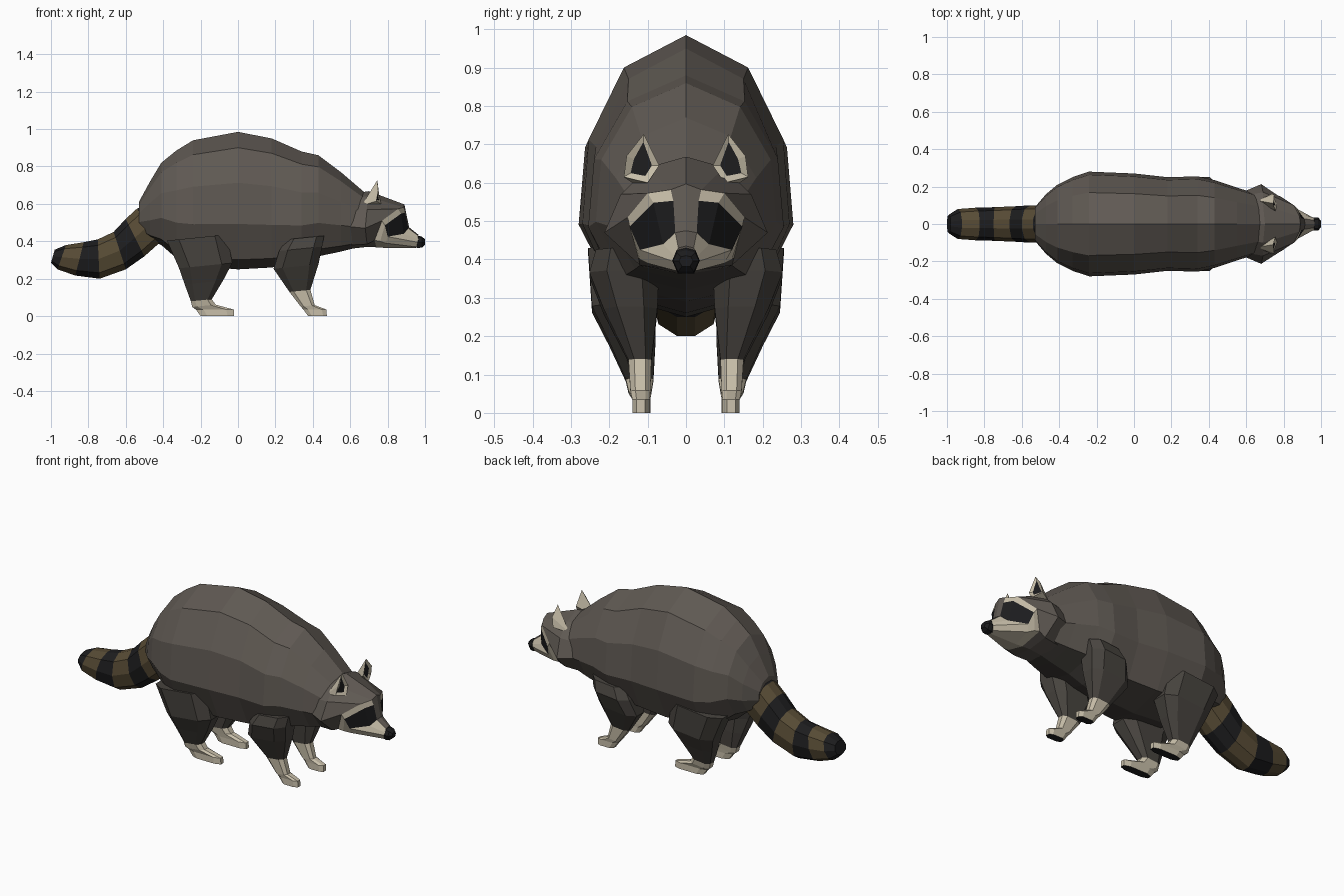
import bpy, bmesh
from mathutils import Vector

if "Cube" in bpy.data.objects:
    bpy.data.objects.remove(bpy.data.objects["Cube"])


def material(name, rgb):
    m = bpy.data.materials.new(name)
    m.diffuse_color = (*rgb, 1)
    m.use_nodes = True
    m.node_tree.nodes["Principled BSDF"].inputs["Base Color"].default_value = m.diffuse_color
    return m


FUR = material("grey_fur", (0.115, 0.1, 0.086))
DARK = material("dark_fur", (0.065, 0.058, 0.05))
CREAM = material("cream_fur", (0.58, 0.52, 0.4))
BLACK = material("black_fur", (0.012, 0.012, 0.013))
BROWN = material("brown_fur", (0.095, 0.07, 0.035))
PALETTE = [FUR, DARK, CREAM, BLACK, BROWN]
GREY, SHADE, PALE, INK, TAN = range(5)


def finish(name, bm):
    bmesh.ops.recalc_face_normals(bm, faces=bm.faces)
    me = bpy.data.meshes.new(name)
    bm.to_mesh(me)
    bm.free()
    for m in PALETTE:
        me.materials.append(m)
    ob = bpy.data.objects.new(name, me)
    bpy.context.collection.objects.link(ob)
    return ob


def loft(name, rings, colour, caps=(GREY, GREY)):
    """Skin closed rings of points; colour(segment, side) picks the material."""
    bm = bmesh.new()
    vs = [[bm.verts.new(p) for p in r] for r in rings]
    n = len(vs[0])
    for i in range(len(vs) - 1):
        for j in range(n):
            k = (j + 1) % n
            f = bm.faces.new((vs[i][j], vs[i][k], vs[i + 1][k], vs[i + 1][j]))
            f.material_index = colour(i, j)
    for ring, c in ((vs[0], caps[0]), (vs[-1], caps[1])):
        bm.faces.new(ring).material_index = c
    return finish(name, bm)


def mirrored(half):
    """Complete a half ring (top centre to bottom centre) across y = 0."""
    return half + [(x, -y, z) for x, y, z in half[-2:0:-1]]


# Body: (x, bottom, top, half width) stations with a ten-sided section
SECTION = [(0, 1), (.6, .885), (.94, .63), (1, .33), (.68, .07), (0, 0)]
STATIONS = [(-.53, .45, .61, .09), (-.47, .41, .72, .16), (-.41, .38, .82, .21),
            (-.33, .31, .885, .25), (-.24, .27, .94, .28), (0, .25, .985, .27),
            (.18, .26, .95, .25), (.34, .29, .88, .255), (.43, .32, .86, .235),
            (.55, .345, .77, .195), (.69, .38, .65, .15)]
loft("body", [mirrored([(x, a * w, b + c * (t - b)) for a, c in SECTION])
              for x, b, t, w in STATIONS],
     lambda i, j: SHADE if j in (4, 5) else GREY)

# Head: half rings from nape to muzzle, coloured into brow, mask and muzzle
HEAD = [
    [(.58, 0, .65), (.58, .08, .63), (.58, .15, .56), (.58, .17, .48), (.6, .11, .38), (.6, 0, .36)],
    [(.7, 0, .668), (.69, .1, .64), (.69, .17, .57), (.68, .213, .47), (.69, .12, .385), (.69, 0, .37)],
    [(.89, 0, .597), (.885, .04, .582), (.855, .1, .573), (.77, .152, .51), (.73, .125, .405), (.74, 0, .368)],
    [(.895, 0, .57), (.893, .033, .553), (.872, .085, .548), (.785, .147, .485), (.76, .12, .4), (.76, 0, .367)],
    [(.915, 0, .475), (.91, .028, .47), (.885, .06, .44), (.8, .12, .425), (.79, .1, .39), (.78, 0, .365)],
    [(.965, 0, .435), (.963, .02, .43), (.965, .03, .41), (.96, .033, .395), (.955, .025, .37), (.95, 0, .365)]]


def face_colour(i, j):
    j = min(j, 9 - j)
    if i < 2 or j == 0:
        return GREY
    if j >= 3:
        return PALE
    return (PALE, INK, PALE)[i - 2]


loft("head", [mirrored(r) for r in HEAD], face_colour)

# Nose
NOSE = [(.945, .024, .395, .027), (.965, .036, .397, .033), (.985, .034, .396, .028), (1, .018, .396, .014)]
loft("nose", [mirrored([(x, 0, z + h), (x, w * .7, z + h * .8), (x, w, z),
                        (x, w * .6, z - h), (x, 0, z - h)]) for x, w, z, h in NOSE],
     lambda i, j: INK, (INK, INK))

# Ears: cream cup with a dark inset centre
RIM = [(.745, .11, .727), (.75, .155, .67), (.74, .162, .615), (.765, .1, .6), (.755, .07, .645)]
for side, label in ((1, "left"), (-1, "right")):
    bm = bmesh.new()
    rim = [bm.verts.new((x, y * side, z)) for x, y, z in RIM]
    back = bm.verts.new((.66, .125 * side, .59))
    front = bm.faces.new(rim)
    faces = [bm.faces.new((rim[i], rim[(i + 1) % 5], back)) for i in range(5)]
    for f in faces + [front]:
        f.material_index = PALE
    bmesh.ops.recalc_face_normals(bm, faces=bm.faces)
    bmesh.ops.inset_individual(bm, faces=[front], thickness=.02, depth=-.008)
    front.material_index = INK
    finish(label + "_ear", bm)

# Legs: (z, x min, x max, inner y, outer y) stations with a chamfered section
LEGS = {
    "front_leg": [(.42, .26, .46, .08, .235), (.36, .22, .45, .07, .252), (.265, .19, .43, .075, .215),
                  (.135, .275, .387, .09, .15), (.055, .335, .41, .093, .145),
                  (.035, .35, .473, .095, .14), (0, .375, .475, .095, .14)],
    "hind_leg": [(.42, -.38, -.06, .08, .255), (.27, -.315, -.03, .08, .245), (.18, -.285, -.08, .08, .2),
                 (.085, -.252, -.14, .085, .157), (.055, -.245, -.12, .09, .15),
                 (.035, -.225, -.022, .093, .14), (0, -.2, -.02, .093, .14)]}
CHAMFER = [(.2, 0), (.8, 0), (1, .25), (1, .75), (.8, 1), (.2, 1), (0, .75), (0, .25)]
for name, stations in LEGS.items():
    for side, label in ((1, "left_"), (-1, "right_")):
        rings = [[(x0 + a * (x1 - x0), side * (y0 + b * (y1 - y0)),
                   z + .1 * (a - .5) * (x1 - x0) * (z > 0.05)) for a, b in CHAMFER]
                 for z, x0, x1, y0, y1 in stations]
        loft(label + name, rings, lambda i, j: SHADE if i < 3 else PALE, (SHADE, INK))

# Tail: rings given by top and bottom points (x, z) and half width, striped
TAIL = [((-.46, .6), (-.36, .42), .09), ((-.54, .575), (-.41, .4), .1), ((-.6, .52), (-.5, .32), .1),
        ((-.665, .45), (-.6, .25), .095), ((-.75, .41), (-.74, .2), .09), ((-.825, .395), (-.87, .217), .087),
        ((-.92, .38), (-.965, .25), .08), ((-.98, .355), (-1, .285), .05)]
HEX = [(0, .25), (.15, .8), (.5, 1), (.85, .8), (1, .25)]
rings = []
for top, bottom, w in TAIL:
    t, b = Vector(top), Vector(bottom)
    half = [(t.lerp(b, f), w * s) for f, s in HEX]
    rings.append([(p.x, y, p.y) for p, y in half] + [(p.x, -y, p.y) for p, y in reversed(half)])
loft("tail", rings, lambda i, j: TAN if i % 2 else INK, (INK, INK))
